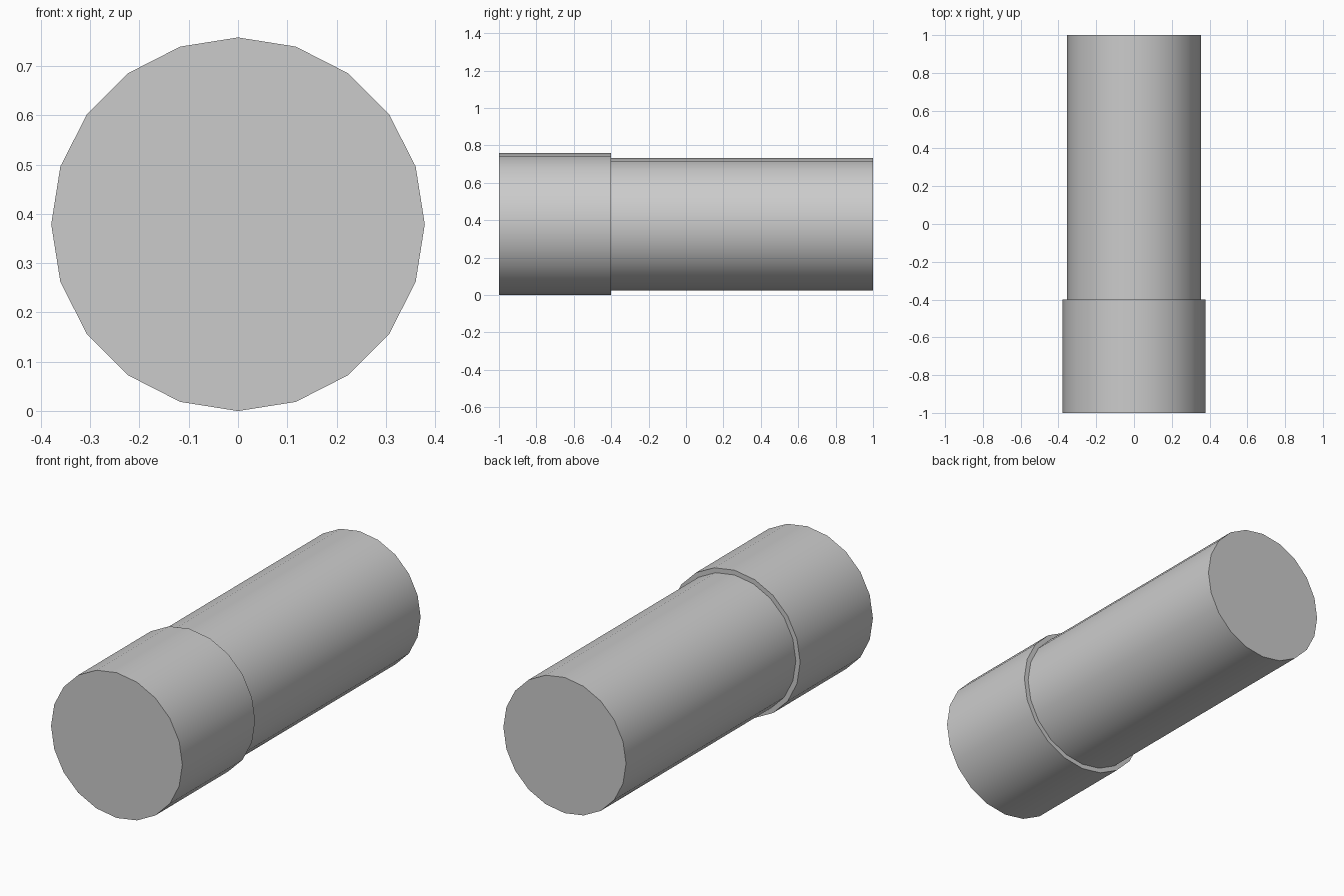
import bpy, math

if "Cube" in bpy.data.objects:
    bpy.data.objects.remove(bpy.data.objects["Cube"])

AXIS_Z = 0.379


def barrel(name, radius, y0, y1):
    # 20-sided cylinder lying along y, with a vertex at the top
    bpy.ops.mesh.primitive_cylinder_add(
        vertices=20, radius=radius, depth=y1 - y0,
        location=(0, (y0 + y1) / 2, AXIS_Z), rotation=(math.pi / 2, 0, 0))
    ob = bpy.context.object
    ob.name = name
    bpy.ops.object.transform_apply(location=False, rotation=True, scale=True)
    bpy.ops.object.shade_smooth_by_angle(angle=math.radians(30))
    return ob


# Wide front collar
barrel("collar", 0.379, -1.0, -0.4)
# Narrower rear body, starting at the collar's step
barrel("body", 0.354, -0.4, 1.0)
